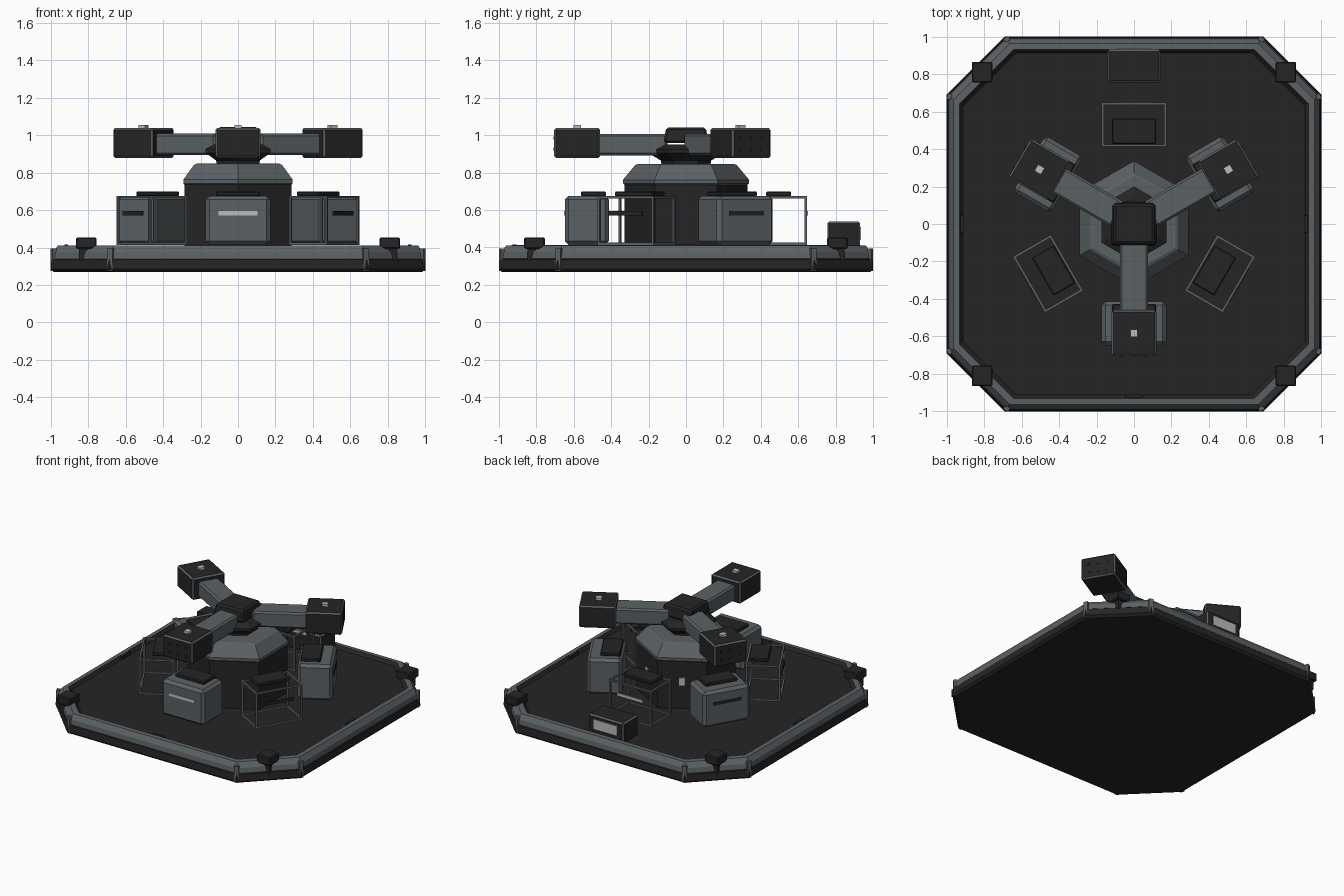
import bpy, bmesh, math
from mathutils import Matrix, Vector

if "Cube" in bpy.data.objects:
    bpy.data.objects.remove(bpy.data.objects["Cube"], do_unlink=True)

DARK, GREY, LIGHT = range(3)


def material(name, rgb):
    m = bpy.data.materials.new(name)
    m.use_nodes = True
    color = (*rgb, 1)
    m.diffuse_color = color
    m.node_tree.nodes["Principled BSDF"].inputs["Base Color"].default_value = color
    return m


MATS = [material("charcoal metal", (0.018, 0.018, 0.018)),
        material("steel grey", (0.105, 0.12, 0.13)),
        material("pale lamp", (0.5, 0.5, 0.47))]


def finish(name, bm):
    bmesh.ops.recalc_face_normals(bm, faces=bm.faces)
    mesh = bpy.data.meshes.new(name)
    bm.to_mesh(mesh)
    bm.free()
    for m in MATS:
        mesh.materials.append(m)
    ob = bpy.data.objects.new(name, mesh)
    bpy.context.collection.objects.link(ob)
    return ob


def box(name, center, size, mat, angle=0, bevel=0, edge=None, taper=1):
    """Box in radial, tangential, vertical axes, turned about the centre."""
    bm = bmesh.new()
    bmesh.ops.create_cube(bm, size=1)
    for v in bm.verts:
        if v.co.z > 0:
            v.co.x *= taper
            v.co.y *= taper
        v.co = v.co * Vector(size) + Vector(center)
    for f in bm.faces:
        f.material_index = mat
    if bevel:
        bmesh.ops.bevel(bm, geom=bm.edges[:], offset=bevel, segments=1, affect='EDGES',
                        material=mat if edge is None else edge)
    bm.transform(Matrix.Rotation(math.radians(angle), 4, 'Z'))
    return finish(name, bm)


def octagon(s):
    a = s * 0.69
    return [(s, -a), (s, a), (a, s), (-a, s), (-s, a), (-s, -a), (-a, -s), (a, -s)]


def hexagon(r):
    return [(r * math.cos(math.radians(30 + 60 * k)), r * math.sin(math.radians(30 + 60 * k)))
            for k in range(6)]


def loft(name, shape, profile, mats, cap_mat):
    """Stack outlines of given radius and height; mats colours each band."""
    bm = bmesh.new()
    rings = [[bm.verts.new((x, y, z)) for x, y in shape(r)] for r, z in profile]
    for lower, upper, mat in zip(rings, rings[1:], mats):
        n = len(lower)
        for i in range(n):
            j = (i + 1) % n
            bm.faces.new((lower[i], lower[j], upper[j], upper[i])).material_index = mat
    for ring in (rings[0], rings[-1]):
        bm.faces.new(ring).material_index = cap_mat
    return finish(name, bm)


def open_frame(name, center, size, angle, bar):
    """Cage made of the twelve edges of a box."""
    bm = bmesh.new()
    c, half = Vector(center), Vector(size) / 2 - Vector((bar, bar, bar)) / 2
    for axis in range(3):
        u, w = [k for k in range(3) if k != axis]
        for su in (-1, 1):
            for sw in (-1, 1):
                dims = Vector((bar, bar, bar))
                dims[axis] = size[axis]
                pos = c.copy()
                pos[u] += su * half[u]
                pos[w] += sw * half[w]
                bmesh.ops.create_cube(bm, size=1, matrix=Matrix.Translation(pos) @ Matrix.Diagonal((*dims, 1)))
    for f in bm.faces:
        f.material_index = GREY
    bm.transform(Matrix.Rotation(math.radians(angle), 4, 'Z'))
    return finish(name, bm)


# Base platform with raised grey rim and recessed deck
loft("base_platform", octagon,
     [(0.985, 0.27), (1.0, 0.285), (0.995, 0.335), (0.99, 0.34), (0.985, 0.375),
      (0.962, 0.41), (0.93, 0.412), (0.912, 0.39)],
     [DARK, DARK, DARK, GREY, GREY, GREY, DARK], DARK)

# Strips over the rim corners
for k, (x, y) in enumerate(octagon(0.985)):
    a = 22.5 + 45 * round((math.degrees(math.atan2(y, x)) - 22.5) / 45)
    r = math.hypot(x, y)
    strip = box(f"rim_corner_strip_{k}", (0, 0, 0.335), (0.022, 0.03, 0.12), GREY, a)
    strip.location = (x, y, 0)

# Clamps on the chamfered corners
for sx in (-1, 1):
    for sy in (-1, 1):
        box("corner_clamp", (sx * 0.81, sy * 0.81, 0.423), (0.11, 0.11, 0.06), DARK, bevel=0.006)
        box("corner_clamp_stem", (sx * 0.815, sy * 0.815, 0.365), (0.065, 0.065, 0.07), DARK)

# Small latches at the middle of each rim side
for a in range(0, 360, 90):
    box("rim_latch", (0.917, 0, 0.4), (0.02, 0.09, 0.03), DARK, a)

# Central drum, cap and neck
loft("central_drum", hexagon, [(0.33, 0.385), (0.33, 0.735)], [DARK], DARK)
loft("drum_cap", hexagon, [(0.325, 0.732), (0.337, 0.742), (0.337, 0.762), (0.272, 0.84), (0.255, 0.847)],
     [GREY] * 4, GREY)
loft("neck", hexagon, [(0.13, 0.84), (0.135, 0.865), (0.2, 0.905), (0.2, 0.925), (0.15, 0.95)],
     [DARK] * 4, DARK)
box("hub_block", (0, 0, 1.0), (0.245, 0.24, 0.085), DARK, bevel=0.012, taper=0.88)
for a in (60, 120):
    box("drum_lamp", (0.287, 0, 0.59), (0.008, 0.04, 0.055), LIGHT, a)

# Ring of six housings: closed ones alternate with open cages
for k in range(6):
    a = -90 + 60 * k
    center, size = (0.53, 0, 0.545), (0.235, 0.345, 0.262)
    if k % 2 == 0:
        box("closed_housing", center, size, GREY, a, bevel=0.02)
    else:
        open_frame("open_housing", center, size, a, 0.013)
    box("housing_lid", (0.495, 0, 0.686), (0.135, 0.235, 0.026), DARK, a, bevel=0.006)
    box("housing_slot", (0.648, 0, 0.583), (0.008, 0.21, 0.022), LIGHT if k in (0, 3) else DARK, a)

# Three arms carrying end pods
for a in (-90, 30, 150):
    box("arm", (0.29, 0, 0.95), (0.38, 0.15, 0.115), GREY, a, bevel=0.012)
    box("end_pod", (0.582, 0, 0.958), (0.245, 0.24, 0.16), DARK, a, bevel=0.01, edge=GREY)
    box("pod_lamp", (0.582, 0, 1.045), (0.04, 0.04, 0.018), LIGHT, a)
    for t in (-0.065, 0, 0.065):
        for z in (0.925, 0.985):
            box("pod_stud", (0.706, t, z), (0.006, 0.018, 0.018), DARK, a)

# Rear control box with a pale panel
box("rear_box", (0.843, 0, 0.463), (0.175, 0.285, 0.152), DARK, 90, bevel=0.01, edge=GREY)
box("rear_panel", (0.932, 0, 0.475), (0.008, 0.19, 0.07), LIGHT, 90)
